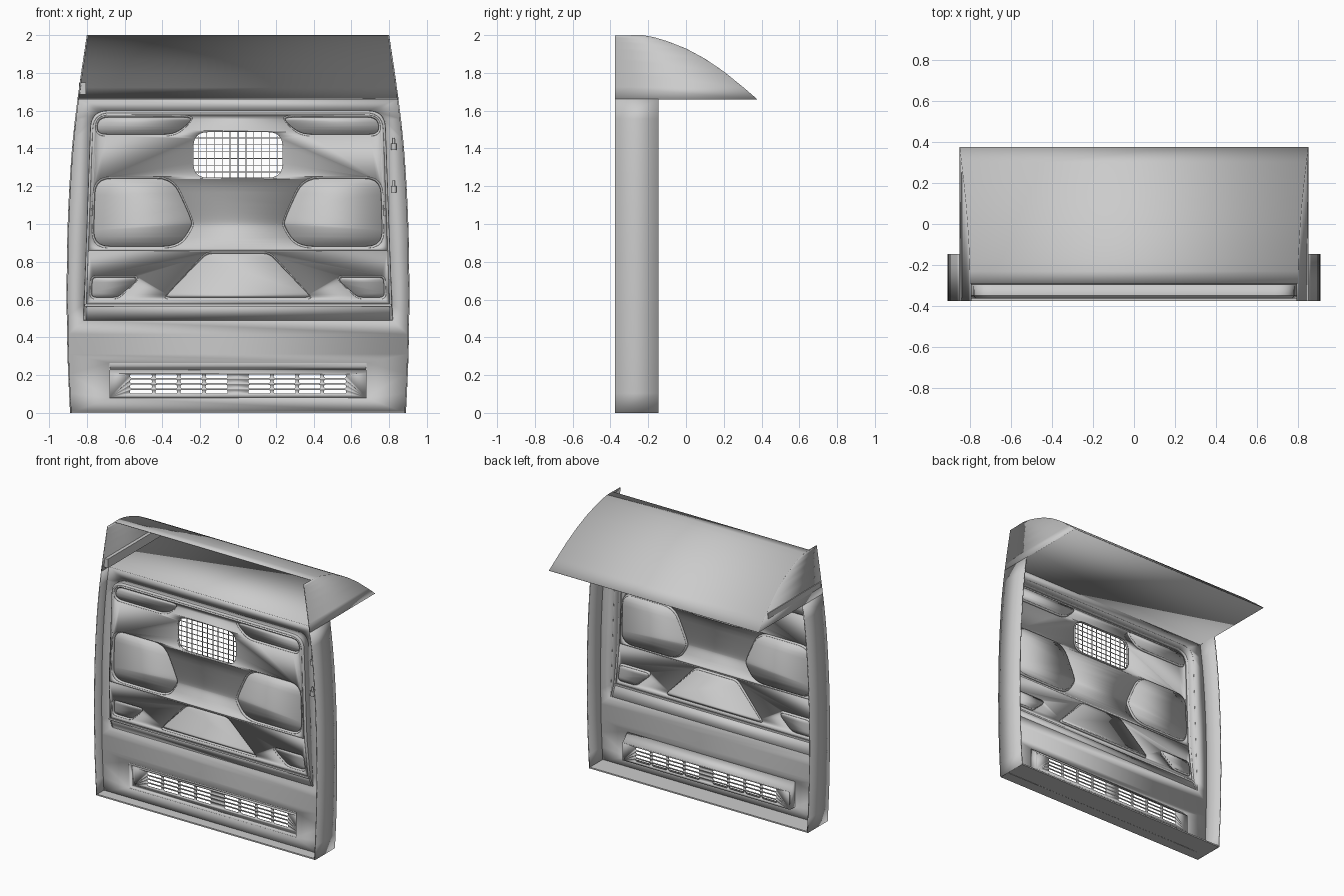
import bpy, bmesh, math
from mathutils import Vector
from mathutils.geometry import tessellate_polygon

if "Cube" in bpy.data.objects:
    bpy.data.objects.remove(bpy.data.objects["Cube"])

BASE = -0.295


def lerp_table(t, v):
    for (a, p), (b, q) in zip(t, t[1:]):
        if v <= b:
            return p + (q - p) * max(0, (v - a) / (b - a))
    return t[-1][1]


def width(z):
    return lerp_table([(0, .889), (.15, .897), (.3, .903), (.6, .908), (.9, .905), (1.05, .90), (1.2, .893),
                       (1.35, .883), (1.5, .870), (1.66, .850), (1.83, .826), (2, .80)], z)


def face_y(z):
    return lerp_table([(.49, BASE), (.574, -.332), (.860, -.362), (2, -.362)], z)


def make(name, verts, faces, thick=.004, angle=35):
    me = bpy.data.meshes.new(name)
    me.from_pydata([tuple(v) for v in verts], [], faces)
    bm = bmesh.new()
    bm.from_mesh(me)
    bmesh.ops.remove_doubles(bm, verts=bm.verts, dist=1e-5)
    bmesh.ops.recalc_face_normals(bm, faces=bm.faces)
    bm.to_mesh(me)
    bm.free()
    me.shade_smooth()
    me.set_sharp_from_angle(angle=math.radians(angle))
    ob = bpy.data.objects.new(name, me)
    bpy.context.collection.objects.link(ob)
    if thick:
        m = ob.modifiers.new("thickness", 'SOLIDIFY')
        m.thickness, m.offset = thick, 0
    return ob


def loft(name, rows, closed=False, thick=.004):
    n = len(rows[0])
    faces = []
    for r in range(len(rows) - 1):
        for i in range(n if closed else n - 1):
            j = (i + 1) % n
            faces.append((r * n + i, r * n + j, (r + 1) * n + j, (r + 1) * n + i))
    return make(name, [v for r in rows for v in r], faces, thick)


def plate(name, outer, holes, fy):
    # flat sheet in x/z with holes, placed at y = fy(z)
    loops = [[Vector((x, z, 0)) for x, z in l] for l in [outer] + holes]
    tris = tessellate_polygon(loops)
    verts = [(v.x, fy(v.y), v.y) for l in loops for v in l]
    return make(name, verts, [tuple(t) for t in tris])


def rounded(pts, r, n=5):
    out = []
    for i, p in enumerate(pts):
        p, a, b = Vector(p), Vector(pts[i - 1]), Vector(pts[(i + 1) % len(pts)])
        da, db = a - p, b - p
        s = p + da.normalized() * min(r, da.length * .48)
        e = p + db.normalized() * min(r, db.length * .48)
        for k in range(n + 1):
            t = k / n
            q = s * (1 - t) ** 2 + p * (2 * t * (1 - t)) + e * t * t
            out.append((q.x, q.y))
    return out


def rect(x0, x1, z0, z1):
    return [(x0, z0), (x1, z0), (x1, z1), (x0, z1)]


def mirror(pts):
    return [(-x, z) for x, z in pts]


def inset(pts, d):
    xs, zs = [p[0] for p in pts], [p[1] for p in pts]
    cx, cz = (min(xs) + max(xs)) / 2, (min(zs) + max(zs)) / 2
    fx, fz = 1 - 2 * d / (max(xs) - min(xs)), 1 - 2 * d / (max(zs) - min(zs))
    return [(cx + (x - cx) * fx, cz + (z - cz) * fz) for x, z in pts]


def box(name, x0, x1, y0, y1, z0, z1):
    lo = [(x0, y0), (x1, y0), (x1, y1), (x0, y1)]
    v = [(x, y, z) for z in (z0, z1) for x, y in lo]
    f = [(3, 2, 1, 0), (4, 5, 6, 7)] + [(i, (i + 1) % 4, 4 + (i + 1) % 4, 4 + i) for i in range(4)]
    return make(name, v, f, 0)


# Side walls and canopy cheeks
canopy = [(-.23, 1.998), (-.17, 1.987), (-.1, 1.966), (0, 1.927), (.1, 1.873), (.2, 1.805), (.3, 1.724), (.375, 1.66)]
levels = [1.66 * i / 16 for i in range(17)]
for s, side in ((1, "right"), (-1, "left")):
    loft(side + "_wall", [[(s * (width(z) - .004), y, z) for y in (-.375, -.145)] for z in levels], thick=.008)
    loft(side + "_canopy_cheek", [[(s * (width(z) - .004), -.375, z), (s * (width(z) - .004), y, z)]
                                  for y, z in canopy], thick=.008)

# Canopy roof, shelf and floor
loft("canopy_roof", [[(s * width(z), y, z) for s in (-1, 1)] for y, z in [(-.29, 1.998)] + canopy])
loft("canopy_shelf", [[(s * .848, y, 1.66) for s in (-1, 1)] for y in (BASE, .372)])
box("floor", -.888, .888, -.375, -.145, 0, .01)
box("shelf_rail", -.843, -.805, -.36, .25, 1.685, 1.75)

# Outline of the pressed-out panel (right half, then mirrored)
def bulge_x(z):
    return .818 - .04 * (z - .49) / 1.11


arc = rounded([(bulge_x(1.2), 1.2), (bulge_x(1.6), 1.6), (0, 1.6)], .09, 7)[8:16]
half = [(bulge_x(z), z) for z in (.49, .575, .864)] + arc
outline = half + mirror(half)[::-1]


def front(pts):
    return [(x * .985, z - .012 * (z - .49) / 1.11) for x, z in pts]


fhalf = front(half)
mid = [((a + c) / 2 * .3 + a * .7, (b + d) / 2 * .3 + b * .7) for (a, b), (c, d) in zip(outline, front(outline))]
loft("bulge_rim", [[(x, BASE, z) for x, z in outline],
                   [(x, BASE + .8 * (face_y(z) - BASE), z) for x, z in mid],
                   [(x, face_y(z), z) for x, z in front(outline)]], True)

# Base sheet around the bulge and vent tray
tray = rect(-.68, .68, .08, .265)
right_edge = [(width(z) - .006, z) for z in levels]
plate("base_sheet", right_edge + mirror(right_edge)[::-1], [outline, tray], lambda z: BASE)

# Recessed pads
upper = rounded([(.76, 1.465), (.748, 1.575), (.235, 1.575), (.25, 1.535), (.33, 1.465)], .06)
middle = rounded([(.775, .872), (.765, 1.25), (.34, 1.25), (.236, 1.02), (.236, .98), (.31, .872)], .09)
low = rounded([(.785, .602), (.78, .727), (.53, .727), (.53, .70), (.635, .602)], .03)
centre = rounded([(-.4, .602), (.4, .602), (.17, .853), (-.17, .853)], .035)
top_pads = [upper, mirror(upper), middle, mirror(middle)]
low_pads = [low, mirror(low), centre]
for pad in top_pads + low_pads:
    inner = inset(pad, .009)
    dy = lambda z: face_y(z) + .013
    loft("pad_rim", [[(x, face_y(z), z) for x, z in pad], [(x, dy(z), z) for x, z in inner]], True)
    plate("pad_face", inner, [], dy)

# Bulge faces: upper with window, sloped lower, steep foot
window = rounded(rect(-.238, .238, 1.243, 1.488), .08, 6)
plate("upper_face", fhalf[2:] + mirror(fhalf[2:])[::-1], top_pads + [window], face_y)
plate("sloped_face", fhalf[1:3] + mirror(fhalf[1:3])[::-1], low_pads, face_y)
plate("foot_face", fhalf[:2] + mirror(fhalf[:2])[::-1], [], face_y)
box("foot_ridge", -.812, .812, -.341, -.325, .563, .576)

# Window rim and wire grille
loft("window_rim", [[(x, y, z) for x, z in window] for y in (-.362, -.345)], True)
for i in range(11):
    x = -.21 + .042 * i
    e = .022 if abs(x) > .2 else 0
    box("grille_bar", x - .002, x + .002, -.354, -.350, 1.243 + e, 1.488 - e)
for i in range(6):
    z = 1.275 + .036 * i
    e = .012 if i in (0, 5) else 0
    box("grille_bar", -.238 + e, .238 - e, -.357, -.353, z - .002, z + .002)

# Vent tray with slotted back
tray_back = rect(-.678, .678, .082, .21)
loft("vent_tray_rim", [[(x, BASE, z) for x, z in tray], [(x, -.235, z) for x, z in tray_back]], True)
slots = []
for s in (-1, 1):
    for c in range(4):
        x = s * (.113 + .1335 * c)
        for r in range(4):
            z = .112 + .0275 * r
            slots.append(rounded(rect(x - .058, x + .058, z - .0095, z + .0095), .009, 3))
plate("vent_tray_back", tray_back, slots, lambda z: -.235)

# Small hooks on the right edge
for z in (1.41, 1.185):
    for r, h, dz in ((.015, .034, 0), (.007, .03, .03)):
        bpy.ops.mesh.primitive_cylinder_add(vertices=16, radius=r, depth=h, location=(.825, -.315, z + dz))
        bpy.context.object.name = "hook"
        bpy.ops.object.shade_smooth_by_angle()
